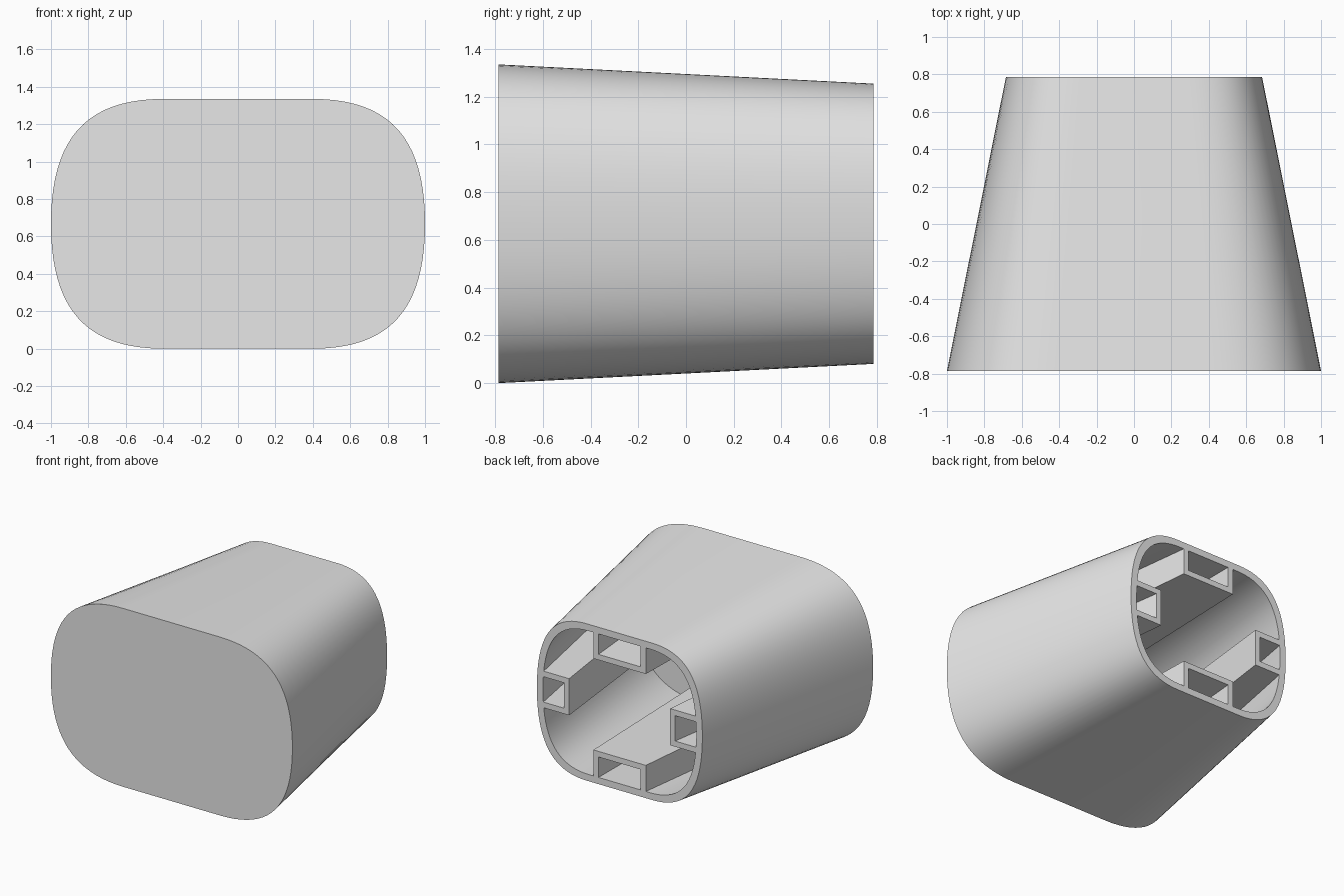
import bpy
import bmesh

if "Cube" in bpy.data.objects:
    bpy.data.objects.remove(bpy.data.objects["Cube"])

BACK, FRONT, CAP = 0.785, -0.785, -0.72   # rear rim, front face, inside of front wall
HALF_W, HALF_H, MID_Z = 0.685, 0.587, 0.6675   # rear section
WALL = 0.05

grey = bpy.data.materials.new("plain_grey")
grey.use_nodes = True
grey.diffuse_color = (0.8, 0.8, 0.8, 1)
grey.node_tree.nodes["Principled BSDF"].inputs["Base Color"].default_value = (0.8, 0.8, 0.8, 1)


def place(point, y):
    """Place a rear-section point at depth y, widened by the taper."""
    t = (BACK - y) / (BACK - FRONT)
    return (point[0] * (1 + t * (1 / HALF_W - 1)), y,
            MID_Z + point[1] * (1 + t * (MID_Z / HALF_H - 1)))


def rounded_section(half_w, half_h, steps=20):
    """Flat-topped rounded outline with curved corners."""
    corner = []
    for i in range(steps + 1):
        t = i / steps
        s = 1 - t
        x = s**3 + 3 * s * s * t + 3 * s * t * t * 0.82 + t**3 * 0.4
        z = 3 * s * s * t * 0.67 + 3 * s * t * t + t**3
        corner.append((x * half_w, z * half_h))
    upper = corner + [(-x, z) for x, z in reversed(corner)]
    lower = [(-x, -z) for x, z in upper]
    return upper[:-1] + lower[:-1]


def loft(name, sections):
    """Bridge a series of (outline, depth) sections and cap both ends."""
    bm = bmesh.new()
    rings = [[bm.verts.new(place(p, y)) for p in outline] for outline, y in sections]
    for a, b in zip(rings, rings[1:]):
        for i in range(len(a)):
            j = (i + 1) % len(a)
            bm.faces.new((a[i], a[j], b[j], b[i]))
    bm.faces.new(rings[0])
    bm.faces.new(rings[-1])
    bmesh.ops.recalc_face_normals(bm, faces=bm.faces)
    mesh = bpy.data.meshes.new(name)
    bm.to_mesh(mesh)
    bm.free()
    mesh.materials.append(grey)
    obj = bpy.data.objects.new(name, mesh)
    bpy.context.collection.objects.link(obj)
    bpy.ops.object.select_all(action='DESELECT')
    obj.select_set(True)
    bpy.context.view_layer.objects.active = obj
    bpy.ops.object.shade_smooth_by_angle(angle=0.5)


# Tapered hollow housing, closed at the front and open at the back
outer = rounded_section(HALF_W, HALF_H)
inner = rounded_section(HALF_W - WALL, HALF_H - WALL)
loft("housing", [(outer, FRONT), (outer, BACK), (inner, BACK), (inner, CAP)])


def channel(name, half, near, far, turn):
    """U-shaped rib whose open side meets the housing wall."""
    w = 0.042
    arm = [(half, far), (half, near), (-half, near), (-half, far),
           (w - half, far), (w - half, near + w), (half - w, near + w), (half - w, far)]
    outline = [turn(across, out) for across, out in arm]
    loft(name, [(outline, BACK), (outline, CAP - 0.02)])


# Four inner channels around the opening
channel("top_channel", 0.217, 0.342, 0.55, lambda a, o: (a, o))
channel("bottom_channel", 0.217, 0.342, 0.55, lambda a, o: (a, -o))
channel("left_channel", 0.137, 0.418, 0.645, lambda a, o: (o, a))
channel("right_channel", 0.137, 0.418, 0.645, lambda a, o: (-o, a))
